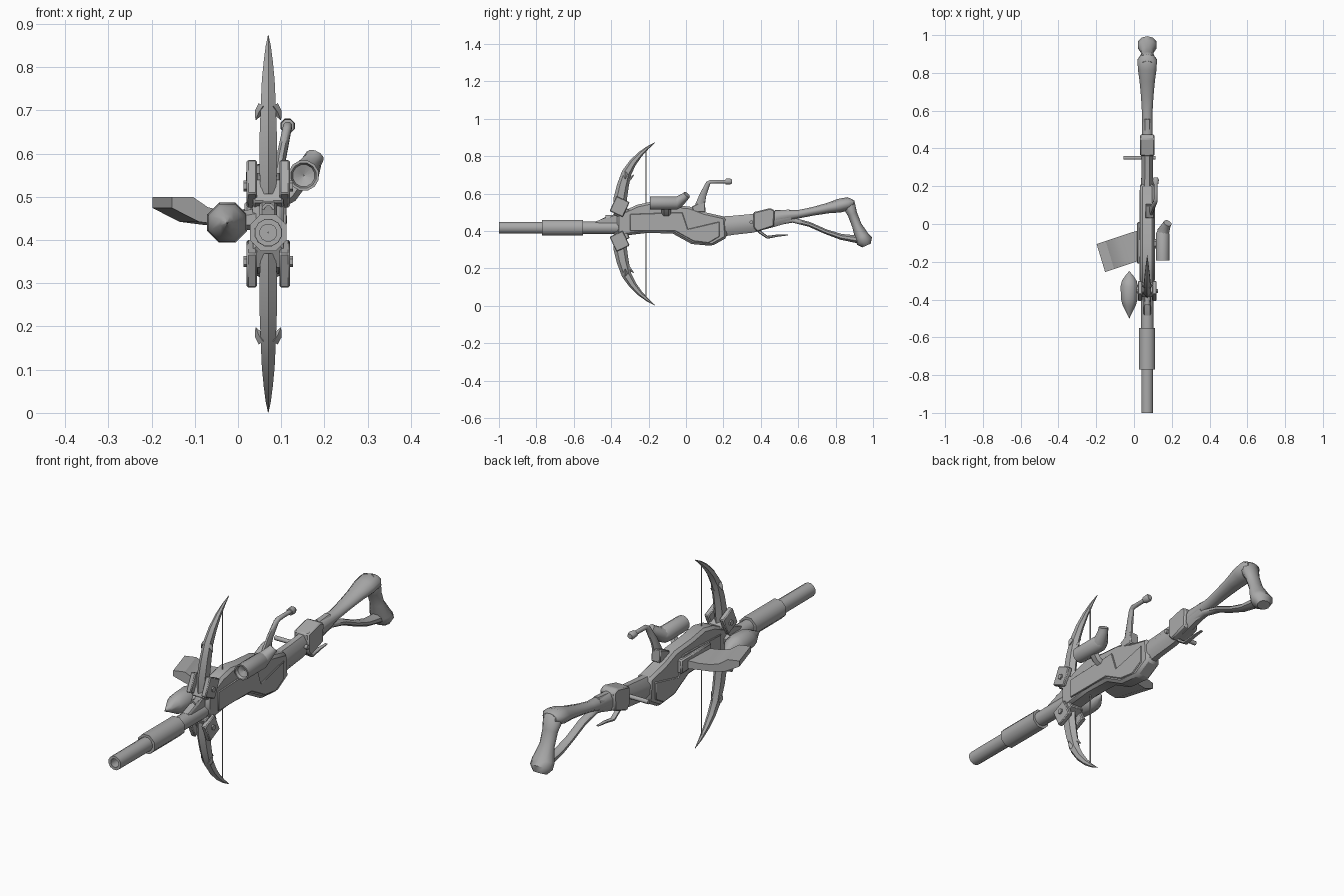
import bpy, bmesh, math
from mathutils import Vector, Matrix

CX = 0.07      # centre plane of the weapon
MZ = 0.4375    # mirror height of the bow
grey = bpy.data.materials.new("metal grey")
grey.diffuse_color = (0.4, 0.4, 0.4, 1)


def finish(name, bm, angle=30, bevel=0):
    bmesh.ops.remove_doubles(bm, verts=bm.verts, dist=1e-5)
    bmesh.ops.recalc_face_normals(bm, faces=bm.faces)
    me = bpy.data.meshes.new(name)
    bm.to_mesh(me)
    bm.free()
    me.materials.append(grey)
    ob = bpy.data.objects.new(name, me)
    bpy.context.collection.objects.link(ob)
    if bevel:
        m = ob.modifiers.new("bevel", 'BEVEL')
        m.width, m.segments, m.limit_method = bevel, 1, 'ANGLE'
    bpy.ops.object.select_all(action='DESELECT')
    ob.select_set(True)
    bpy.context.view_layer.objects.active = ob
    bpy.ops.object.shade_smooth_by_angle(angle=math.radians(angle))
    return ob


def loft(name, pts, sides=8, angle=50):
    """Skin rings along a path of (x, y, z, half width, half depth)."""
    bm = bmesh.new()
    P = [Vector(p[:3]) for p in pts]
    rings = []
    for i, p in enumerate(pts):
        t = P[min(i + 1, len(P) - 1)] - P[max(i - 1, 0)]
        t = t.normalized() if t.length > 1e-6 else (P[i] - P[i - 1]).normalized()
        ref = Vector((0, 1, 0)) if abs(t.x) > 0.9 else Vector((1, 0, 0))
        u = (ref - t * ref.dot(t)).normalized()
        v = t.cross(u)
        ring = []
        for k in range(sides):
            a = 2 * math.pi * (k + 0.5 * (sides > 4)) / sides
            ring.append(bm.verts.new(P[i] + u * math.cos(a) * p[3] + v * math.sin(a) * p[4]))
        rings.append(ring)
    for a, b in zip(rings, rings[1:]):
        for k in range(sides):
            j = (k + 1) % sides
            bm.faces.new((a[k], a[j], b[j], b[k]))
    bm.faces.new(rings[0])
    bm.faces.new(rings[-1])
    return finish(name, bm, angle)


def lathe(name, x, z, prof, sides=8, angle=50):
    """Turn a (y, radius) profile around an axis running front to back."""
    bm = bmesh.new()
    prev = None
    for y, r in prof:
        ring = [bm.verts.new((x + r * math.cos(2 * math.pi * (k + .5) / sides), y,
                              z + r * math.sin(2 * math.pi * (k + .5) / sides))) for k in range(sides)]
        if prev:
            for k in range(sides):
                j = (k + 1) % sides
                bm.faces.new((prev[k], prev[j], ring[j], ring[k]))
        prev = ring
    return finish(name, bm, angle)


def slab(name, yz, x0, x1, bevel=0):
    """Extrude a side profile of (y, z) points across x."""
    bm = bmesh.new()
    f = bm.faces.new([bm.verts.new((x0, y, z)) for y, z in yz])
    g = bmesh.ops.extrude_face_region(bm, geom=[f])["geom"]
    bmesh.ops.translate(bm, verts=[v for v in g if isinstance(v, bmesh.types.BMVert)], vec=(x1 - x0, 0, 0))
    return finish(name, bm, 30, bevel)


def box(name, c, s, rot=0):
    bm = bmesh.new()
    bmesh.ops.create_cube(bm, size=1, matrix=Matrix.Translation(c) @ Matrix.Rotation(rot, 4, 'X')
                          @ Matrix.Diagonal((*s, 1)))
    return finish(name, bm, 30, 0.004)


# barrel with hollow muzzle, sleeve and upper tube
lathe("barrel", CX, .417, [(-.85, .001), (-.85, .02), (-1, .02), (-1, .032), (-.36, .034)], 12)
lathe("barrel_sleeve", CX, .417, [(-.77, .03), (-.77, .046), (-.55, .046), (-.55, .03)])
lathe("upper_tube", CX, .47, [(-.41, .001), (-.41, .009), (-.43, .009), (-.43, .016), (-.3, .018)])
slab("barrel_fairing", [(-.49, .448), (-.38, .49), (-.34, .49), (-.34, .43), (-.45, .43)], CX - .02, CX + .02, .006)

# receiver, side plates, grip section
slab("receiver", [(-.37, .49), (-.26, .54), (-.19, .555), (-.1, .54), (.02, .53), (.1, .5), (.21, .475),
                  (.22, .365), (.14, .32), (.03, .33), (-.07, .385), (-.2, .39), (-.37, .37)],
     CX - .037, CX + .037, .012)
slab("receiver_side_plate", [(-.3, .49), (-.02, .5), (.01, .41), (.18, .45), (.18, .37), (.12, .335), (.04, .345),
                             (-.06, .4), (-.3, .4)], CX - .042, CX + .042, .003)
loft("neck", [(CX, .16, .42, .036, .06), (CX, .25, .43, .034, .055), (CX, .35, .44, .032, .054),
              (CX, .47, .465, .03, .046), (CX, .56, .482, .028, .036)])
slab("neck_collar", [(.36, .5), (.45, .522), (.475, .51), (.47, .425), (.38, .395), (.36, .42)],
     CX - .038, CX + .038, .006)

# bone shaped stock: upper bone, end bone, lower strut
loft("stock_upper_bone", [(CX, .48, .473, .03, .04), (CX, .6, .489, .03, .022), (CX, .68, .505, .035, .023),
                          (CX, .76, .522, .043, .028), (CX, .82, .535, .052, .037), (CX, .87, .546, .054, .035),
                          (CX, .895, .55, .035, .018)], 10)
loft("stock_end_bone", [(CX, .85, .57, .03, .016), (CX, .868, .545, .048, .036), (CX, .89, .49, .036, .026),
                        (CX, .913, .43, .035, .026), (CX, .94, .37, .052, .038), (CX, .955, .345, .052, .044),
                        (CX, .965, .322, .032, .025)], 10)
loft("stock_lower_strut", [(CX, .46, .45, .022, .026), (CX, .57, .458, .02, .015), (CX, .66, .435, .02, .014),
                           (CX, .75, .395, .02, .014), (CX, .83, .368, .023, .017), (CX, .94, .352, .03, .024)])

# trigger and cross peg
loft("trigger", [(CX, .37, .42, .014, .01), (CX, .4, .39, .012, .008), (CX, .435, .366, .012, .008),
                 (CX, .49, .375, .01, .006), (CX, .545, .378, .007, .002)], 6)
loft("cross_peg", [(-.055, .35, .447, .01, .01), (.113, .35, .447, .01, .01)])

# bow: curved limbs, barbs and clamp blocks, mirrored top to bottom
for s, side in ((1, "upper"), (-1, "lower")):
    def mz(z):
        return MZ + s * (z - MZ)
    limb = [(-.355, .505, .02, .036), (-.352, .57, .024, .036), (-.338, .64, .023, .032), (-.318, .71, .02, .026),
            (-.284, .765, .017, .02), (-.245, .81, .012, .014), (-.205, .845, .007, .008), (-.165, .873, .001, .001)]
    loft(side + "_limb", [(CX, y, mz(z), w, d) for y, z, w, d in limb], 6, 35)
    loft(side + "_inner_barb", [(CX, -.325, mz(.665), .008, .018), (CX, -.298, mz(.682), .005, .009),
                                (CX, -.278, mz(.7), .001, .001)], 4)
    for m in (-1, 1):
        loft(side + "_side_barb", [(CX + m * .012, -.325, mz(.71), .012, .015), (CX + m * .022, -.325, mz(.695), .01, .01),
                                   (CX + m * .029, -.325, mz(.678), .001, .001)], 4)
        box(side + "_clamp_block", (CX + m * .038, -.355, mz(.53)), (.024, .078, .088), -s * math.radians(25))
        loft(side + "_clamp_bolt", [(CX + m * .02, -.355, mz(.525), .013, .013),
                                    (CX + m * .057, -.355, mz(.525), .013, .013)], 6, 30)
    box(side + "_clamp_core", (CX, -.345, mz(.5)), (.07, .07, .06), -s * math.radians(25))
loft("bow_string", [(CX, -.213, .04, .003, .003), (CX, -.213, .835, .003, .003)], 6)

# scope with raised eyepiece and bracket
lathe("scope_tube", .152, .549, [(-.17, .001), (-.18, .026), (-.193, .03), (-.193, .036), (-.05, .036), (-.03, .026)], 12)
loft("scope_eyepiece", [(.152, -.08, .549, .033, .033), (.155, -.04, .553, .033, .032), (.172, -.005, .583, .023, .022),
                        (.178, .005, .594, .022, .02)], 10, 40)
loft("scope_bracket", [(.09, -.105, .48, .014, .025), (.125, -.105, .5, .014, .025),
                       (.15, -.105, .535, .014, .025)], 6, 30)

# cocking handle
slab("handle_base", [(.03, .53), (.06, .545), (.1, .56), (.105, .5), (.04, .5)], CX - .01, CX + .036, .004)
loft("handle_arm", [(.09, .07, .52, .014, .03), (.1, .09, .59, .012, .02), (.113, .118, .655, .011, .013),
                    (.115, .13, .663, .011, .011), (.115, .17, .664, .01, .01), (.115, .215, .664, .01, .01)])
lathe("handle_knob", .115, .664, [(.21, .001), (.212, .016), (.235, .018), (.245, .012), (.245, .001)])

# curved side magazine, swung slightly forward
bm = bmesh.new()
outline = [(.045, .475), (-.03, .466), (-.08, .467), (-.115, .476), (-.15, .5), (-.198, .5),
           (-.198, .474), (-.135, .442), (-.08, .435), (.045, .435)]
f = bm.faces.new([bm.verts.new((x, -.1 + .33 * (x + .18), z)) for x, z in outline])
g = bmesh.ops.extrude_face_region(bm, geom=[f])["geom"]
bmesh.ops.translate(bm, verts=[v for v in g if isinstance(v, bmesh.types.BMVert)], vec=(.045, -.148, 0))
finish("side_magazine", bm, 25)
slab("magazine_housing", [(-.21, .49), (.01, .49), (.01, .425), (-.21, .425)], .015, CX, .006)

# pointed pod on the left with its mount
lathe("side_pod", -.025, .44, [(-.5, .001), (-.47, .016), (-.43, .038), (-.4, .047), (-.33, .05),
                               (-.3, .042), (-.27, .02), (-.25, .001)])
loft("pod_mount", [(-.02, -.345, .44, .025, .02), (.05, -.345, .45, .025, .025)], 6)
